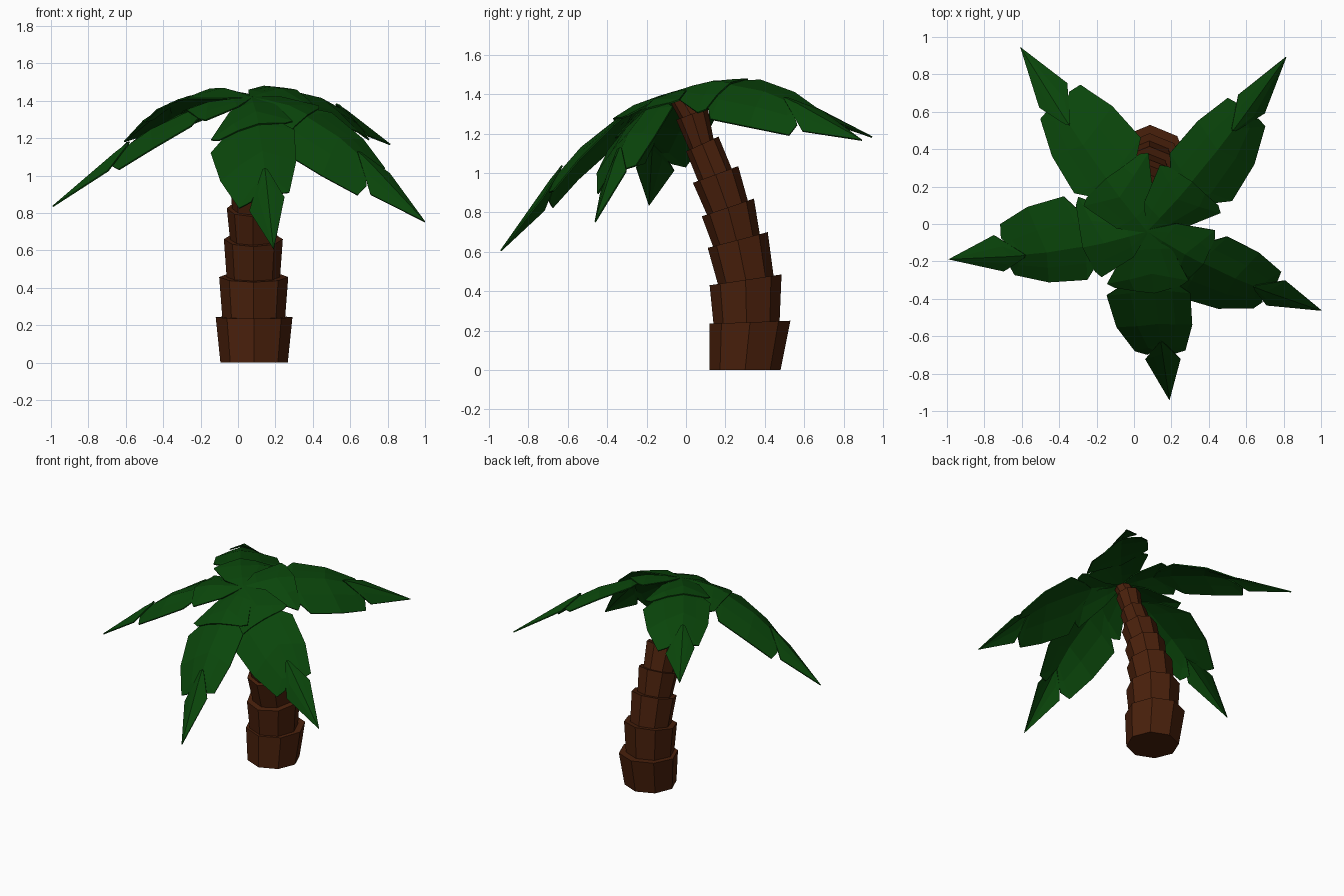
import bpy, bmesh, math
from mathutils import Vector, Matrix

if "Cube" in bpy.data.objects:
    bpy.data.objects.remove(bpy.data.objects["Cube"], do_unlink=True)


def material(name, rgb):
    m = bpy.data.materials.new(name)
    m.use_nodes = True
    m.diffuse_color = (*rgb, 1)
    bsdf = next(n for n in m.node_tree.nodes if n.type == 'BSDF_PRINCIPLED')
    bsdf.inputs["Base Color"].default_value = (*rgb, 1)
    bsdf.inputs["Roughness"].default_value = 0.9
    return m


BARK = material("bark_brown", (0.067, 0.0145, 0.0035))
LEAF = material("leaf_green", (0.0030, 0.061, 0.0032))


def finish(bm, name, mat):
    mesh = bpy.data.meshes.new(name)
    bm.to_mesh(mesh)
    bm.free()
    mesh.materials.append(mat)
    ob = bpy.data.objects.new(name, mesh)
    bpy.context.collection.objects.link(ob)
    return ob


# Trunk: stacked eight-sided cups that flare upward and lean forward.
# Each ring is given by its front and back points (y, z).
SIDES = 8
TRUNK = [
    ((.12, 0), (.48, 0), (.12, .235), (.53, .25)),
    ((.14, .23), (.475, .245), (.12, .43), (.485, .485)),
    ((.165, .425), (.445, .475), (.11, .62), (.415, .70)),
    ((.14, .62), (.375, .685), (.08, .78), (.345, .87)),
    ((.11, .78), (.315, .855), (.035, .95), (.265, 1.035)),
    ((.065, .95), (.235, 1.015), (0, 1.11), (.165, 1.185)),
    ((.02, 1.11), (.14, 1.17), (-.05, 1.27), (.11, 1.33)),
    ((-.03, 1.27), (.08, 1.32), (-.085, 1.37), (.03, 1.40)),
]


def ring(bm, front, back, x):
    f, b = Vector((x, *front)), Vector((x, *back))
    mid, half = (f + b) / 2, (b - f) / 2
    across = Vector((half.length, 0, 0))
    angles = [2 * math.pi * i / SIDES for i in range(SIDES)]
    return [bm.verts.new(mid + across * math.cos(a) + half * math.sin(a)) for a in angles]


for n, (f0, b0, f1, b1) in enumerate(TRUNK):
    bm = bmesh.new()
    x = .086 - .002 * n
    low, high = ring(bm, f0, b0, x), ring(bm, f1, b1, x)
    for i in range(SIDES):
        j = (i + 1) % SIDES
        bm.faces.new((low[i], low[j], high[j], high[i]))
    bm.faces.new(low[::-1])
    bm.faces.new(high)
    finish(bm, f"trunk_section_{n + 1}", BARK)

# Fronds: three overlapping blades following one drooping midrib,
# rolled so the left edge stays high and the right edge hangs
RIB = [(0, 0), (.21, .002), (.38, -.045), (.52, -.095), (.725, -.222), (.86, -.322), (1.108, -.517)]


def rib_z(s):
    for (s0, z0), (s1, z1) in zip(RIB, RIB[1:]):
        if s <= s1:
            return z0 + (z1 - z0) * (s - s0) / (s1 - s0)
    return RIB[-1][1]


# Blade rows: rib distance, edge distance, left width, right width, left drop, right drop
BLADES = [
    (0.0, [(0, 0, .012, .012, 0, 0), (.10, .11, .12, .13, .01, .05),
           (.24, .31, .19, .25, .02, .11), (.36, .335, .15, .21, .015, .10)]),
    (-.012, [(.22, .28, .08, .12, 0, .04), (.34, .39, .19, .26, .01, .125),
             (.56, .60, .178, .23, .025, .125), (.69, .775, .122, .15, .03, .11),
             (.71, .79, .05, .085, .02, .06)]),
    (.004, [(.68, .69, .015, .015, 0, 0), (.76, .825, .09, .10, .02, .09),
            (1.108, 1.108, 0, 0, 0, 0)]),
]
COLUMNS = (1, .5, 0, -.5, -1)


def frond(name, azimuth, place):
    bm = bmesh.new()
    for lift, rows in BLADES:
        grid = []
        for rib, edge, left, right, left_drop, right_drop in rows:
            line = []
            for t in COLUMNS:
                width, drop = (left, left_drop) if t > 0 else (right, right_drop)
                s = rib + (edge - rib) * abs(t)
                z = rib_z(s) + lift - drop * abs(t) ** 1.3
                line.append(bm.verts.new((s, t * width, z)))
            grid.append(line)
        for r0, r1 in zip(grid, grid[1:]):
            for c in range(len(COLUMNS) - 1):
                bm.faces.new((r0[c], r0[c + 1], r1[c + 1], r1[c]))
    bmesh.ops.remove_doubles(bm, verts=bm.verts, dist=1e-5)
    bm.transform(place @ Matrix.Rotation(math.radians(azimuth), 4, 'Z'))
    ob = finish(bm, name, LEAF)
    thick = ob.modifiers.new("thickness", 'SOLIDIFY')
    thick.thickness = .008
    thick.offset = -1


# The whole crown tips forward with the trunk
CROWN = Matrix.Translation((.07, -.04, 1.42)) @ Matrix.Rotation(math.radians(17), 4, 'X')
for name, azimuth in (("frond_back_right", 127.8), ("frond_back_left", 47.7),
                      ("frond_left", -32.8), ("frond_front", -83.8),
                      ("frond_right", 196.4)):
    frond(name, azimuth, CROWN)
